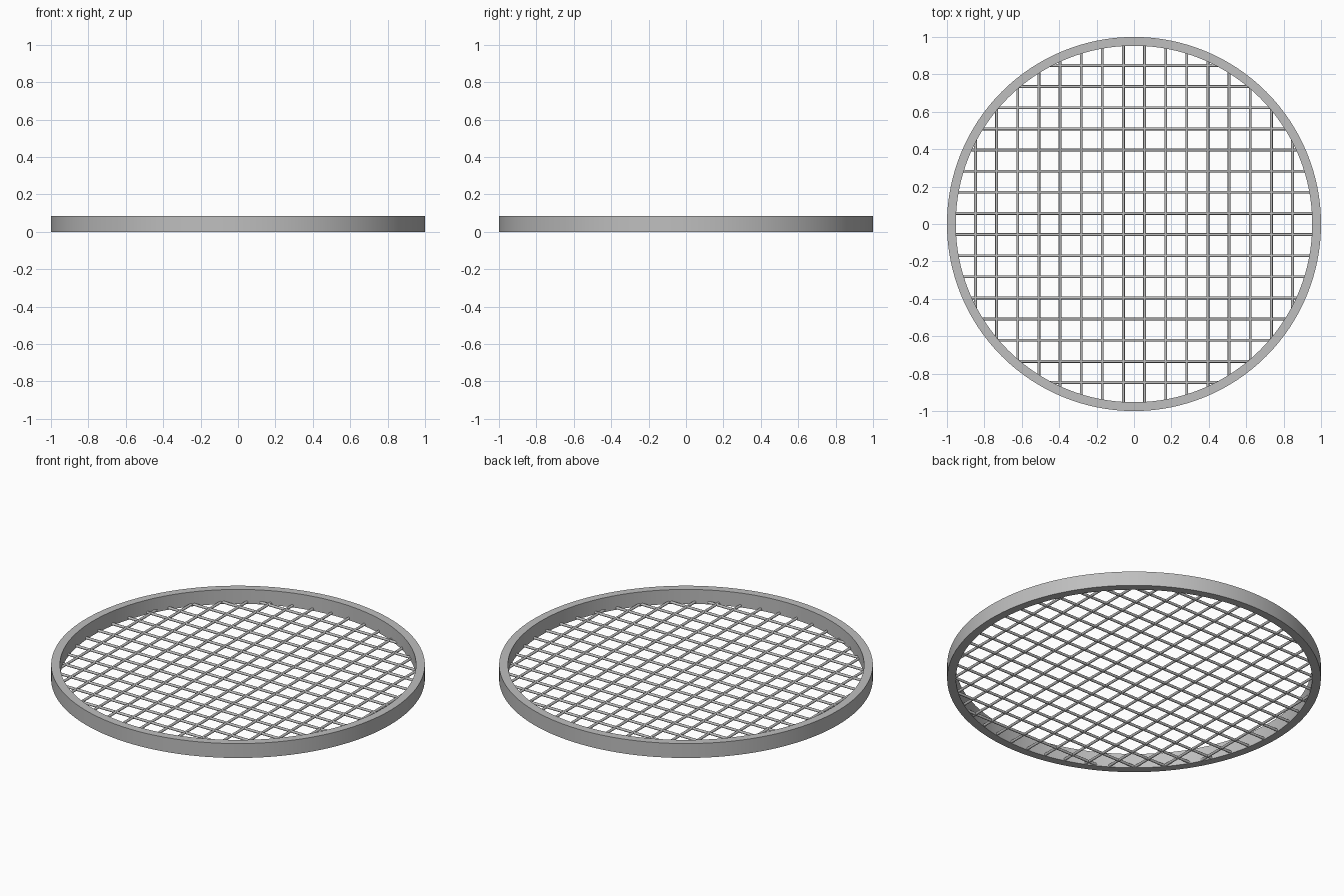
import bpy, bmesh, math
from mathutils import Matrix, Vector

cube = bpy.data.objects.get("Cube")
if cube:
    bpy.data.objects.remove(cube, do_unlink=True)

OUTER, INNER, HEIGHT = 1.0, 0.953, 0.085
WIRE_RADIUS, WIRE_Z, SPACING, PER_SIDE = 0.0075, 0.01, 0.113, 8

steel = bpy.data.materials.new("grey_steel")
steel.use_nodes = True
steel.diffuse_color = (0.52, 0.52, 0.52, 1)
steel.node_tree.nodes["Principled BSDF"].inputs["Base Color"].default_value = (0.52, 0.52, 0.52, 1)


def finish(bm, name):
    bmesh.ops.recalc_face_normals(bm, faces=bm.faces)
    mesh = bpy.data.meshes.new(name)
    bm.to_mesh(mesh)
    bm.free()
    mesh.materials.append(steel)
    obj = bpy.data.objects.new(name, mesh)
    bpy.context.collection.objects.link(obj)
    bpy.ops.object.select_all(action="DESELECT")
    obj.select_set(True)
    bpy.context.view_layer.objects.active = obj
    bpy.ops.object.shade_smooth_by_angle(angle=math.radians(50))
    return obj


# Rim: rectangular section spun into a hoop
bm = bmesh.new()
section = [(INNER, 0), (OUTER, 0), (OUTER, HEIGHT), (INNER, HEIGHT)]
verts = [bm.verts.new((r, 0, z)) for r, z in section]
edges = [bm.edges.new((verts[i], verts[(i + 1) % 4])) for i in range(4)]
bmesh.ops.spin(bm, geom=verts + edges, cent=(0, 0, 0), axis=(0, 0, 1),
               angle=2 * math.pi, steps=128, use_merge=True)
bmesh.ops.remove_doubles(bm, verts=bm.verts, dist=0.0001)
finish(bm, "rim")


# Mesh: parallel wires, each ending inside the rim
def wires(name, turn):
    bm = bmesh.new()
    reach = (OUTER + INNER) / 2
    for i in range(-PER_SIDE, PER_SIDE):
        offset = (i + 0.5) * SPACING
        length = 2 * math.sqrt(reach ** 2 - offset ** 2)
        place = (Matrix.Rotation(turn, 4, "Z")
                 @ Matrix.Translation(Vector((0, offset, WIRE_Z)))
                 @ Matrix.Rotation(math.pi / 2, 4, "Y"))
        bmesh.ops.create_cone(bm, cap_ends=True, segments=12, radius1=WIRE_RADIUS,
                              radius2=WIRE_RADIUS, depth=length, matrix=place)
    finish(bm, name)


wires("cross_wires", 0)
wires("lengthwise_wires", math.pi / 2)
